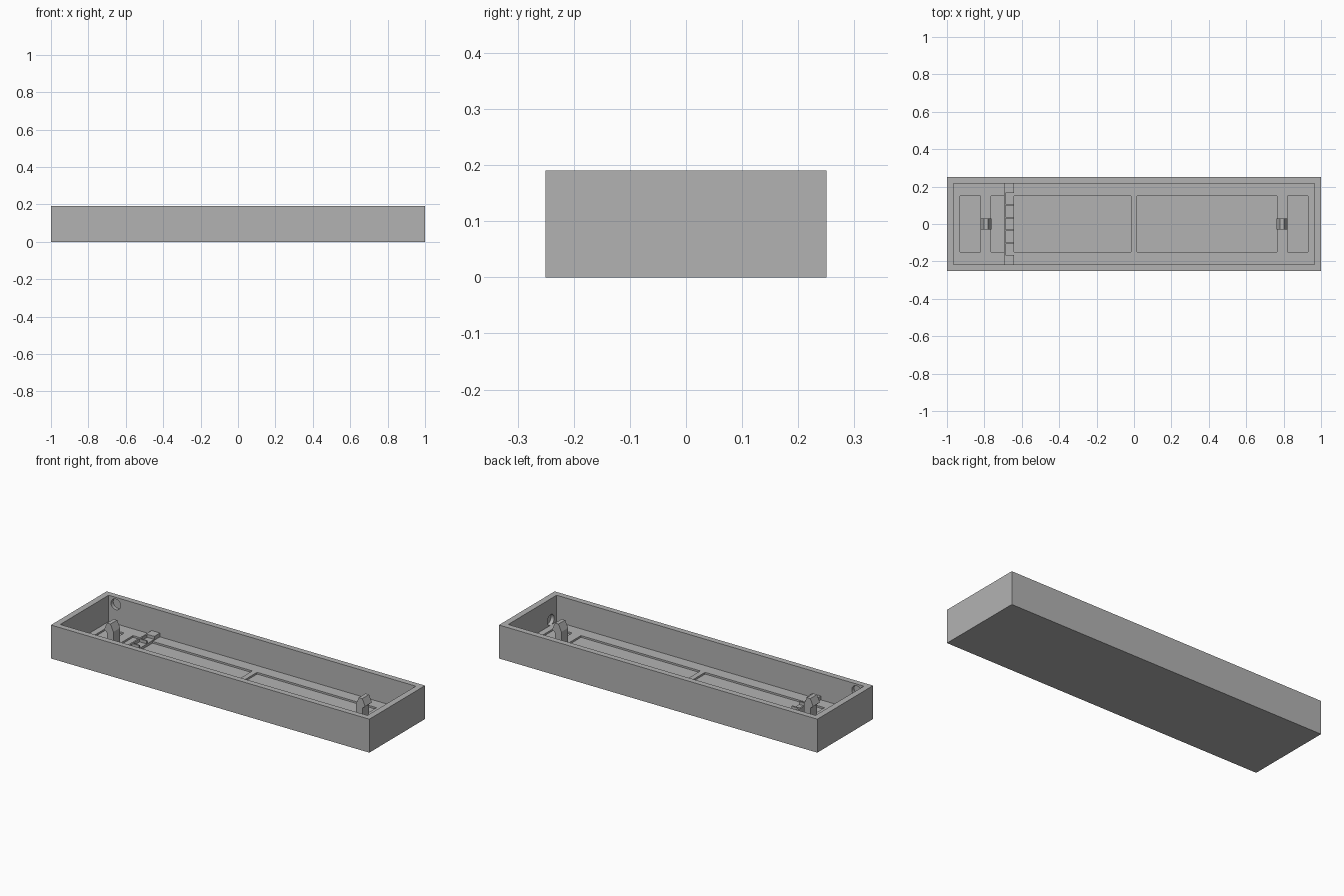
import bpy, bmesh, math
from mathutils import Matrix, Vector

cube = bpy.data.objects.get("Cube")
if cube:
    bpy.data.objects.remove(cube, do_unlink=True)

grey = bpy.data.materials.new("light grey plastic")
grey.use_nodes = True
colour = (0.45, 0.45, 0.45, 1)
grey.diffuse_color = colour
grey.node_tree.nodes["Principled BSDF"].inputs["Base Color"].default_value = colour

HEIGHT, FLOOR, RECESS = 0.19, 0.04, 0.03
IN_X, IN_Y = 0.965, 0.217


def finish(name, bm):
    bmesh.ops.recalc_face_normals(bm, faces=bm.faces)
    mesh = bpy.data.meshes.new(name)
    bm.to_mesh(mesh)
    bm.free()
    mesh.materials.append(grey)
    obj = bpy.data.objects.new(name, mesh)
    bpy.context.collection.objects.link(obj)
    return obj


def box(name, low, high):
    low, high = Vector(low), Vector(high)
    bm = bmesh.new()
    bmesh.ops.create_cube(bm, size=1, matrix=Matrix.Translation((low + high) / 2)
                          @ Matrix.Diagonal((*(high - low), 1)))
    return finish(name, bm)


def cylinder(name, centre, axis, radius, depth):
    bm = bmesh.new()
    turn = Vector(axis).to_track_quat("Z", "Y").to_matrix().to_4x4()
    bmesh.ops.create_cone(bm, cap_ends=True, segments=32, radius1=radius, radius2=radius,
                          depth=depth, matrix=Matrix.Translation(centre) @ turn)
    return finish(name, bm)


def cut(target, cutters):
    for cutter in cutters:
        mod = target.modifiers.new(cutter.name, "BOOLEAN")
        mod.operation, mod.solver, mod.object = "DIFFERENCE", "EXACT", cutter
    # Bake the cuts, then drop the cutters
    graph = bpy.context.evaluated_depsgraph_get()
    baked = bpy.data.meshes.new_from_object(target.evaluated_get(graph))
    target.modifiers.clear()
    target.data = baked
    for cutter in cutters:
        bpy.data.objects.remove(cutter, do_unlink=True)


# Tray: block hollowed from the top, with shallow floor panels
tray = box("tray", (-1, -0.25, 0), (1, 0.25, HEIGHT))
cutters = [box("cavity_cutter", (-IN_X, -IN_Y, FLOOR), (IN_X, IN_Y, 0.3))]
for side in (-1, 1):
    for near, far in ((0.015, 0.765), (0.82, 0.93)):
        a, b = sorted((side * near, side * far))
        cutters.append(box("panel_cutter", (a, -0.15, RECESS), (b, 0.15, 0.1)))
# Blind round sockets in the inner walls
for side in (-1, 1):
    cutters.append(cylinder("socket_cutter", (-0.92, side * IN_Y, 0.15), (0, 1, 0), 0.03, 0.04))
cutters.append(cylinder("socket_cutter", (IN_X, -0.165, 0.07), (1, 0, 0), 0.03, 0.04))
cut(tray, cutters)

# Cable rail across the floor with five open notches
rail = box("cable_rail", (-0.695, -IN_Y - 0.005, RECESS - 0.005), (-0.642, IN_Y + 0.005, 0.062))
notches = [box("notch_cutter", (-0.687, i * 0.068 - 0.03, 0.045), (-0.6, i * 0.068 + 0.03, 0.1))
           for i in range(-2, 3)]
cut(rail, notches)

# Snap clips, barbs pointing outwards
profile = [(0.762, FLOOR - 0.005), (0.762, 0.13), (0.78, 0.17), (0.802, 0.17),
           (0.82, 0.13), (0.802, 0.115), (0.802, FLOOR - 0.005)]
for side, name in ((1, "left_clip"), (-1, "right_clip")):
    bm = bmesh.new()
    face = bm.faces.new([bm.verts.new((side * x, -0.03, z)) for x, z in profile])
    out = bmesh.ops.extrude_face_region(bm, geom=[face])
    moved = [v for v in out["geom"] if isinstance(v, bmesh.types.BMVert)]
    bmesh.ops.translate(bm, verts=moved, vec=(0, 0.06, 0))
    finish(name, bm)
